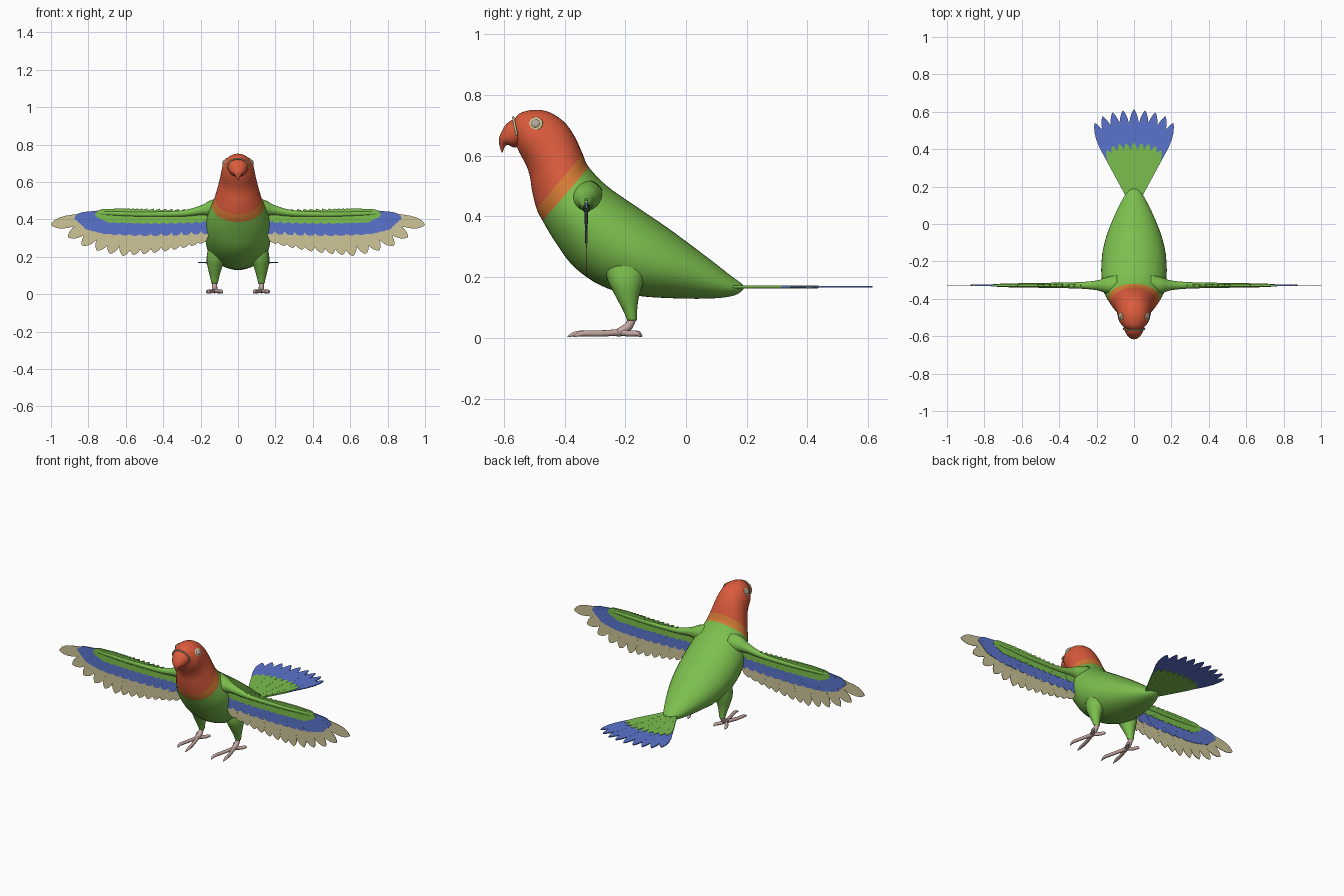
import bpy, bmesh, math
from mathutils import Vector, Matrix

if "Cube" in bpy.data.objects:
    bpy.data.objects.remove(bpy.data.objects["Cube"])


def material(name, *rgb):
    m = bpy.data.materials.new(name)
    m.diffuse_color = (*rgb, 1)
    m.use_nodes = True
    m.node_tree.nodes["Principled BSDF"].inputs["Base Color"].default_value = m.diffuse_color
    return m


GREEN = material("leaf_green", .20, .52, .075)
RED = material("coral_red", .71, .105, .045)
ORANGE = material("orange", .68, .20, .035)
BLUE = material("blue", .105, .175, .62)
CREAM = material("cream", .61, .56, .31)
PINK = material("foot_pink", .56, .40, .37)
GREY = material("eye_grey", .42, .40, .34)


def finish(bm, name, mats, mirror=False, smooth=True):
    bmesh.ops.recalc_face_normals(bm, faces=bm.faces)
    for f in bm.faces:
        f.smooth = smooth
    me = bpy.data.meshes.new(name)
    bm.to_mesh(me)
    bm.free()
    for m in mats:
        me.materials.append(m)
    ob = bpy.data.objects.new(name, me)
    bpy.context.collection.objects.link(ob)
    if mirror:
        ob.modifiers.new("Mirror", 'MIRROR').use_mirror_merge = False
    return ob


def smooth_rows(rows, sub=4):
    """Catmull-Rom interpolation of a short table."""
    out, n = [], len(rows)
    for i in range(n - 1):
        p = [rows[max(0, min(n - 1, i + k))] for k in (-1, 0, 1, 2)]
        for s in range(sub):
            t = s / sub
            out.append([.5 * (2 * b + (c - a) * t + (2 * a - 5 * b + 4 * c - d) * t * t
                              + (3 * b - a - 3 * c + d) * t ** 3) for a, b, c, d in zip(*p)])
    return out + [list(rows[-1])]


def skin(name, rings, mats, mirror=False, seg=32, rule=lambda i: 0):
    """Skin elliptical rings given as (centre, axis a, axis b)."""
    bm = bmesh.new()
    loops = [[bm.verts.new(c + a * math.cos(2 * math.pi * k / seg) + b * math.sin(2 * math.pi * k / seg))
              for k in range(seg)] for c, a, b in rings]
    for i in range(len(loops) - 1):
        for k in range(seg):
            j = (k + 1) % seg
            f = bm.faces.new((loops[i][k], loops[i][j], loops[i + 1][j], loops[i + 1][k]))
            f.material_index = rule(i)
    bm.faces.new(loops[0]).material_index = rule(0)
    bm.faces.new(loops[-1]).material_index = rule(len(loops) - 2)
    return finish(bm, name, mats, mirror)


def profile_rings(rows):
    """Rows of top (y, z), bottom (y, z), half width."""
    rings = []
    for ty, tz, by, bz, w in smooth_rows(rows):
        t, b = Vector((0, ty, tz)), Vector((0, by, bz))
        rings.append(((t + b) / 2, (t - b) / 2, Vector((w, 0, 0))))
    return rings


def tube(name, rows, mat, seg=12):
    """Mirrored round tube along rows of x, y, z, radius."""
    rows = smooth_rows(rows)
    pts = [Vector(r[:3]) for r in rows]
    rings = []
    for i, r in enumerate(rows):
        d = (pts[min(i + 1, len(pts) - 1)] - pts[max(i - 1, 0)]).normalized()
        side = d.cross(Vector((0.31, 0.2, 1))).normalized()
        rings.append((pts[i], side * r[3], d.cross(side) * r[3]))
    return skin(name, rings, [mat], True, seg)


# Body and head, with an orange collar between two of the rings
body = [(-.572, .705, -.562, .645, .025), (-.55, .738, -.552, .617, .055),
        (-.50, .751, -.535, .585, .080), (-.45, .743, -.522, .558, .088),
        (-.40, .71, -.513, .525, .095), (-.365, .66, -.507, .485, .106),
        (-.34, .605, -.492, .425, .123), (-.32, .562, -.472, .385, .138),
        (-.26, .5, -.43, .315, .165), (-.16, .43, -.37, .235, .175),
        (-.06, .362, -.28, .172, .170), (.02, .303, -.17, .14, .148),
        (.09, .25, -.03, .13, .108), (.15, .203, .09, .13, .066),
        (.182, .18, .16, .14, .036), (.191, .168, .188, .158, .012)]
skin("body", profile_rings(body), [RED, ORANGE, GREEN], seg=40,
     rule=lambda i: 0 if i < 24 else 1 if i < 28 else 2)

# Hooked beak
skin("beak", profile_rings([(-.565, .722, -.55, .635, .055), (-.59, .706, -.56, .627, .048),
                            (-.607, .68, -.575, .63, .038), (-.616, .655, -.588, .636, .026),
                            (-.614, .632, -.597, .628, .013), (-.607, .611, -.604, .611, .003)]), [RED])

# Cream rim around the beak base
rim = [(.057 * math.sin(a), -.560 - .009 * math.cos(a), .681 + .044 * math.cos(a), .004)
       for a in (math.radians(18 * k) for k in range(7))]
tube("beak_rim", rim, CREAM, 8)

# Eyes
for name, x, depth, r, mat in (("eye_ring", .070, .007, .024, CREAM), ("eye_gap", .0715, .0075, .018, RED),
                               ("eye", .073, .010, .015, GREY)):
    bm = bmesh.new()
    place = (Matrix.Translation((x, -.495, .705)) @ Matrix.Rotation(-.2, 4, 'Z')
             @ Matrix.Rotation(-.42, 4, 'Y') @ Matrix.Diagonal((depth, r, r, 1)))
    bmesh.ops.create_uvsphere(bm, u_segments=20, v_segments=12, radius=1, matrix=place)
    finish(bm, name, [mat], True)


def along(pts, t):
    f = t * (len(pts) - 1)
    i = min(int(f), len(pts) - 2)
    return Vector(pts[i]).lerp(Vector(pts[i + 1]), f - i)


def feathers(name, roots, tips, n, width, root_width, thick, place, mat, mirror):
    """Row of thin pointed feathers in a plane; place maps (u, v, w) to space."""
    shape = [(0, root_width), (.35, .5 + root_width / 2), (.7, 1), (.82, .92), (.91, .65), (.97, .3)]
    bm = bmesh.new()
    for k in range(n):
        a, b = along(roots, k / (n - 1)), along(tips, k / (n - 1))
        d = b - a
        s = Vector((-d.y, d.x)).normalized() * width
        line = [a + d * t + s * w for t, w in shape] + [b] + [a + d * t - s * w for t, w in reversed(shape)]
        h = thick / 2 + .0004 * (k % 2)
        top = [bm.verts.new(place(p.x, p.y, h)) for p in line]
        low = [bm.verts.new(place(p.x, p.y, -h)) for p in line]
        bm.faces.new(top)
        bm.faces.new(low[::-1])
        for i in range(len(line)):
            j = (i + 1) % len(line)
            bm.faces.new((top[i], low[i], low[j], top[j]))
    return finish(bm, name, [mat], mirror, False)


# Wings: three feather layers and a rounded arm
WING_Y = -.328
wing = lambda u, v, w: (u, WING_Y + w, v)
feathers("flight_feathers", [(.72, .425), (.60, .425), (.36, .42), (.16, .42)],
         [(1.0, .37), (.91, .305), (.835, .26), (.755, .232), (.685, .215), (.615, .203), (.56, .208),
          (.505, .213), (.45, .22), (.395, .228), (.345, .237), (.295, .247), (.25, .257), (.205, .27)],
         14, .033, .8, .003, wing, CREAM, True)
feathers("middle_feathers", [(.68, .428), (.58, .42), (.36, .42), (.15, .42)],
         [(.875, .405), (.82, .35), (.72, .325), (.54, .315), (.36, .315), (.18, .32)],
         17, .028, .9, .007, wing, BLUE, True)
feathers("short_feathers", [(.62, .435), (.5, .435), (.32, .435), (.14, .435)],
         [(.765, .425), (.72, .398), (.54, .39), (.36, .388), (.18, .39)],
         17, .026, .9, .011, wing, GREEN, True)
arm = [(.09, .455, .060, .065), (.15, .458, .042, .042), (.20, .448, .026, .026), (.30, .431, .017, .017),
       (.50, .427, .013, .014), (.68, .432, .010, .012), (.75, .434, .006, .007), (.765, .434, .002, .002)]
skin("wing_arm", [(Vector((x, WING_Y, z)), Vector((0, ry, 0)), Vector((0, 0, rz)))
                  for x, z, ry, rz in smooth_rows(arm)], [GREEN], True, 20)

# Tail fan: long blue feathers under and over a thicker green layer
tail = lambda u, v, w: (u, v, .168 + w)
half = [(.21, .54), (.168, .577), (.115, .598), (.06, .608)]
tips = half + [(0, .615)] + [(-x, y) for x, y in half[::-1]]
roots = [(.03, .14), (0, .12), (-.03, .14)]
feathers("tail_feathers", roots, tips, 9, .031, .25, .005, tail, BLUE, False)
short = [along(roots, k / 8).lerp(Vector(t), .64) for k, t in enumerate(tips)]
feathers("tail_coverts", roots, short, 9, .023, .35, .009, tail, GREEN, False)

# Thighs
thigh = [(.112, -.195, .26, .045, .075), (.119, -.198, .19, .049, .06), (.124, -.193, .135, .036, .038),
         (.125, -.184, .09, .024, .023), (.125, -.178, .058, .017, .016)]
skin("thigh", [(Vector((x, y, z)), Vector((rx, 0, 0)), Vector((0, ry, 0)))
               for x, y, z, rx, ry in smooth_rows(thigh)], [GREEN], True, 20)

# Feet: shank, two toes forward and two back
tube("shank", [(.125, -.176, .07, .014), (.125, -.188, .04, .014), (.125, -.215, .02, .015),
               (.125, -.235, .016, .010)], PINK)
for name, x, y_mid, y_end in (("inner_front_toe", .088, -.30, -.39), ("outer_front_toe", .158, -.29, -.37),
                              ("inner_back_toe", .09, -.18, -.145), ("outer_back_toe", .162, -.185, -.15)):
    xm = (.125 + 2 * x) / 3
    tube(name, [(.125, -.215, .018, .011), (xm, y_mid, .014, .010),
                (x, y_mid * .35 + y_end * .65, .014, .009), (x, y_end, .004, .002)], PINK)
